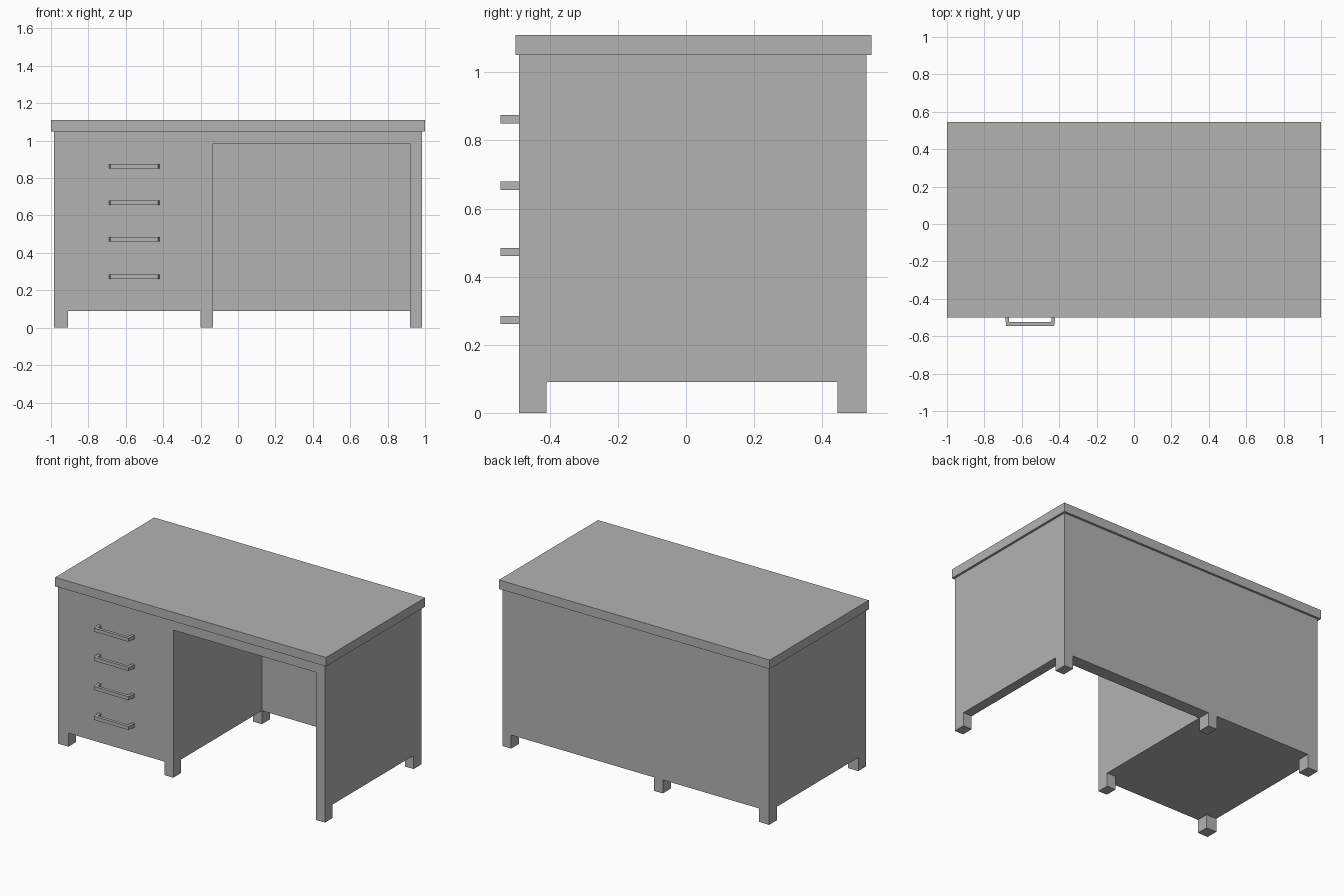
import bpy
import bmesh

default = bpy.data.objects.get("Cube")
if default:
    bpy.data.objects.remove(default, do_unlink=True)

grey = bpy.data.materials.new("plain_grey")
grey.use_nodes = True
colour = (0.45, 0.45, 0.45, 1)
grey.diffuse_color = colour
grey.node_tree.nodes["Principled BSDF"].inputs["Base Color"].default_value = colour


def prism(name, outline, z0, z1):
    """Extrude a flat outline from z0 up to z1."""
    bm = bmesh.new()
    base = bm.faces.new([bm.verts.new((x, y, z0)) for x, y in outline])
    top = bmesh.ops.extrude_face_region(bm, geom=[base])["geom"]
    verts = [v for v in top if isinstance(v, bmesh.types.BMVert)]
    bmesh.ops.translate(bm, verts=verts, vec=(0, 0, z1 - z0))
    bmesh.ops.recalc_face_normals(bm, faces=bm.faces)
    mesh = bpy.data.meshes.new(name)
    bm.to_mesh(mesh)
    bm.free()
    mesh.materials.append(grey)
    obj = bpy.data.objects.new(name, mesh)
    bpy.context.collection.objects.link(obj)
    return obj


def box(name, x0, x1, y0, y1, z0, z1):
    return prism(name, [(x0, y0), (x1, y0), (x1, y1), (x0, y1)], z0, z1)


def carve(target, *bounds):
    """Cut a box-shaped space out of the target."""
    cutter = box("cutter", *bounds)
    cutter.hide_render = True
    mod = target.modifiers.new("carve", "BOOLEAN")
    mod.operation = "DIFFERENCE"
    mod.solver = "EXACT"
    mod.object = cutter
    bpy.context.view_layer.objects.active = target
    bpy.ops.object.modifier_apply(modifier=mod.name)
    bpy.data.objects.remove(cutter, do_unlink=True)


SIDE, FRONT, BACK = 0.985, -0.49, 0.53
LEG_TOP, BODY_TOP = 0.09, 1.05
KNEE_X0, KNEE_X1 = -0.135, 0.92
LEG_FRONT, LEG_BACK = -0.41, 0.445

# Cabinet body, with the spaces between the legs and the knee space cut away
body = box("desk_body", -SIDE, SIDE, FRONT, BACK, 0, BODY_TOP)
carve(body, -1.2, 1.2, LEG_FRONT, LEG_BACK, -0.1, LEG_TOP)
carve(body, -0.91, -0.2, -1, 1, -0.1, LEG_TOP)
carve(body, KNEE_X0, KNEE_X1, -1, 1, -0.1, LEG_TOP)
carve(body, KNEE_X0, KNEE_X1, -1, LEG_BACK, -0.1, 0.985)

# Overhanging top
box("desk_top", -1, 1, -0.5, 0.545, BODY_TOP, 1.11)

# Drawer handles: a bracket outline, slightly narrower at the front
half = [(0.135, FRONT), (0.128, -0.545)]
inner = [(0.112, -0.525), (0.115, FRONT)]
right = half[::-1]
outline = ([(-x, y) for x, y in half] + right + inner[::-1]
           + [(-x, y) for x, y in inner])
for i, z in enumerate((0.273, 0.472, 0.667, 0.862)):
    handle = prism(f"drawer_handle_{i + 1}", outline, -0.012, 0.012)
    handle.location = (-0.555, 0, z)
